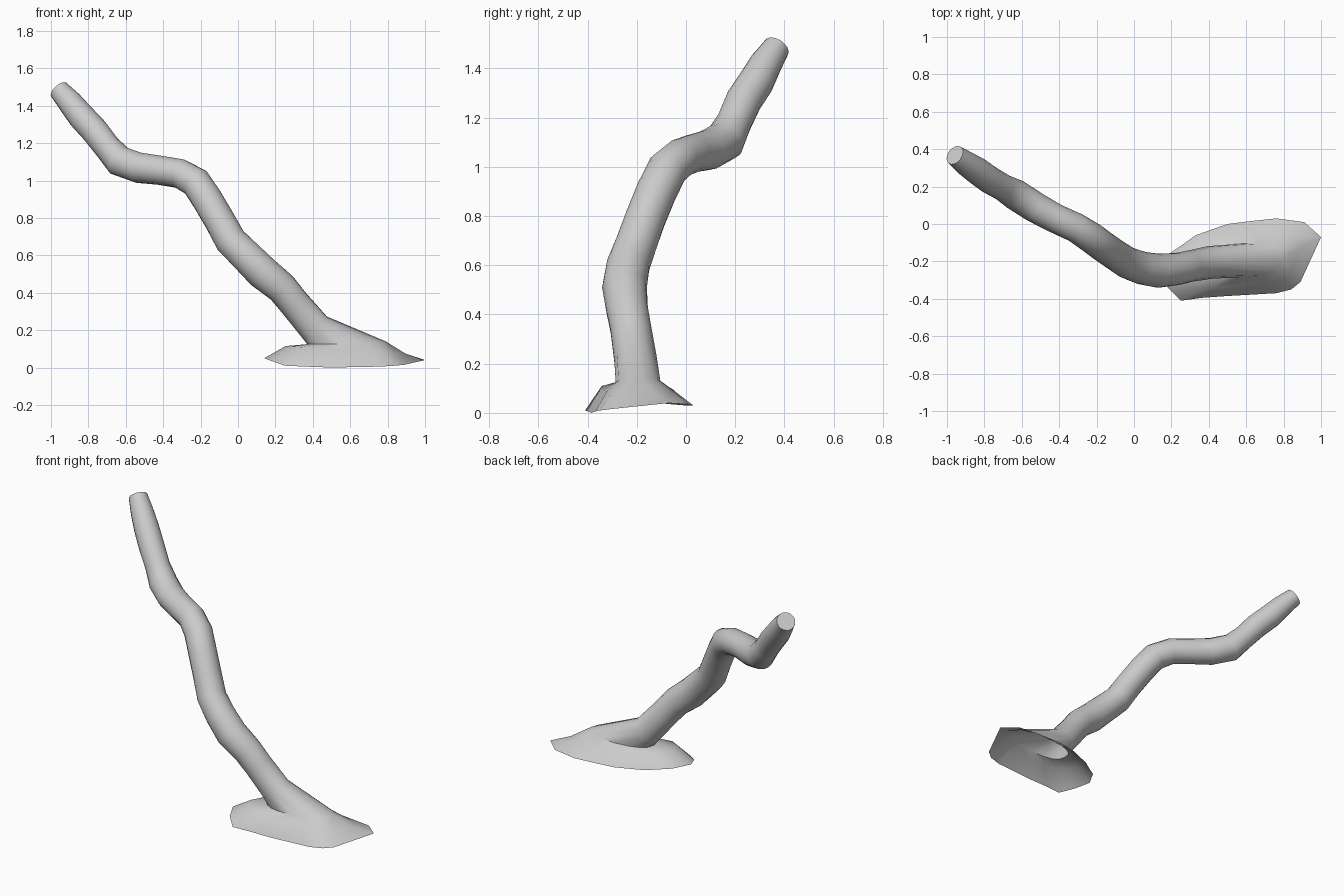
import bpy, bmesh, math
from mathutils import Vector

if "Cube" in bpy.data.objects:
    bpy.data.objects.remove(bpy.data.objects["Cube"])

N = 16
Z = Vector((0, 0, 1))

# branch centre line: x, y, z, radius (root to tip)
path = [
    (0.41, -0.205, 0.215, 0.088), (0.30, -0.225, 0.345, 0.084),
    (0.235, -0.24, 0.425, 0.086), (0.13, -0.25, 0.51, 0.091),
    (0.04, -0.235, 0.60, 0.088), (-0.04, -0.205, 0.68, 0.085),
    (-0.10, -0.165, 0.79, 0.083), (-0.165, -0.12, 0.90, 0.083),
    (-0.225, -0.075, 0.99, 0.083), (-0.31, -0.02, 1.037, 0.079),
    (-0.42, 0.03, 1.055, 0.078), (-0.53, 0.09, 1.068, 0.082),
    (-0.635, 0.158, 1.105, 0.083), (-0.70, 0.195, 1.18, 0.072),
    (-0.77, 0.235, 1.27, 0.074), (-0.84, 0.285, 1.345, 0.073),
    (-0.90, 0.325, 1.42, 0.066), (-0.958, 0.368, 1.485, 0.055),
]

# open rim of the root flare, anticlockwise from the right end
rim = [Vector(p) for p in (
    (1.0, -.07, .04), (.91, .01, .035), (.76, .03, .03), (.62, .015, .03),
    (.5, 0, .03), (.33, -.06, .035), (.26, -.11, .04), (.2, -.15, .045),
    (.14, -.25, .05), (.18, -.34, .035), (.25, -.41, .01), (.36, -.395, .005),
    (.5, -.385, 0), (.76, -.37, .005), (.84, -.35, .01), (.89, -.31, .015))]


def power(v, e):
    return math.copysign(abs(v) ** e, v)


def branch_ring(i):
    a, b = path[max(i - 1, 0)], path[min(i + 1, len(path) - 1)]
    t = (Vector(b[:3]) - Vector(a[:3])).normalized()
    side = Z.cross(-t).normalized()
    up = side.cross(t)
    c, r = Vector(path[i][:3]), path[i][3]
    return [c + r * (math.cos(k * math.tau / N) * up + math.sin(k * math.tau / N) * side)
            for k in range(N)]


# ridge where the branch runs out into the root
ridge, shoulder = [], []
for k in range(N):
    c, s = math.cos(k * math.tau / N), math.sin(k * math.tau / N)
    q = Vector((0.58 + 0.21 * power(c, 0.8), -0.195 + 0.015 * c + 0.09 * power(s, 0.75),
                0.125 + 0.015 * max(c, 0)))
    ridge.append(q)
    m = rim[k].lerp(q, 0.5)
    m.z = 0.095 - 0.02 * c
    shoulder.append(m)

rings = [rim, shoulder, ridge] + [branch_ring(i) for i in range(len(path))]

# loft all rings into one shell, open below, capped at the tip
bm = bmesh.new()
loops = [[bm.verts.new(p) for p in ring] for ring in rings]
for lo, hi in zip(loops, loops[1:]):
    for k in range(N):
        j = (k + 1) % N
        bm.faces.new((lo[k], lo[j], hi[j], hi[k]))
bm.faces.new(loops[-1])
bmesh.ops.recalc_face_normals(bm, faces=bm.faces)
mesh = bpy.data.meshes.new("branch_with_root")
bm.to_mesh(mesh)
bm.free()
branch = bpy.data.objects.new("branch_with_root", mesh)
bpy.context.collection.objects.link(branch)

bpy.context.view_layer.objects.active = branch
branch.select_set(True)
bpy.ops.object.shade_smooth_by_angle(angle=math.radians(45))
